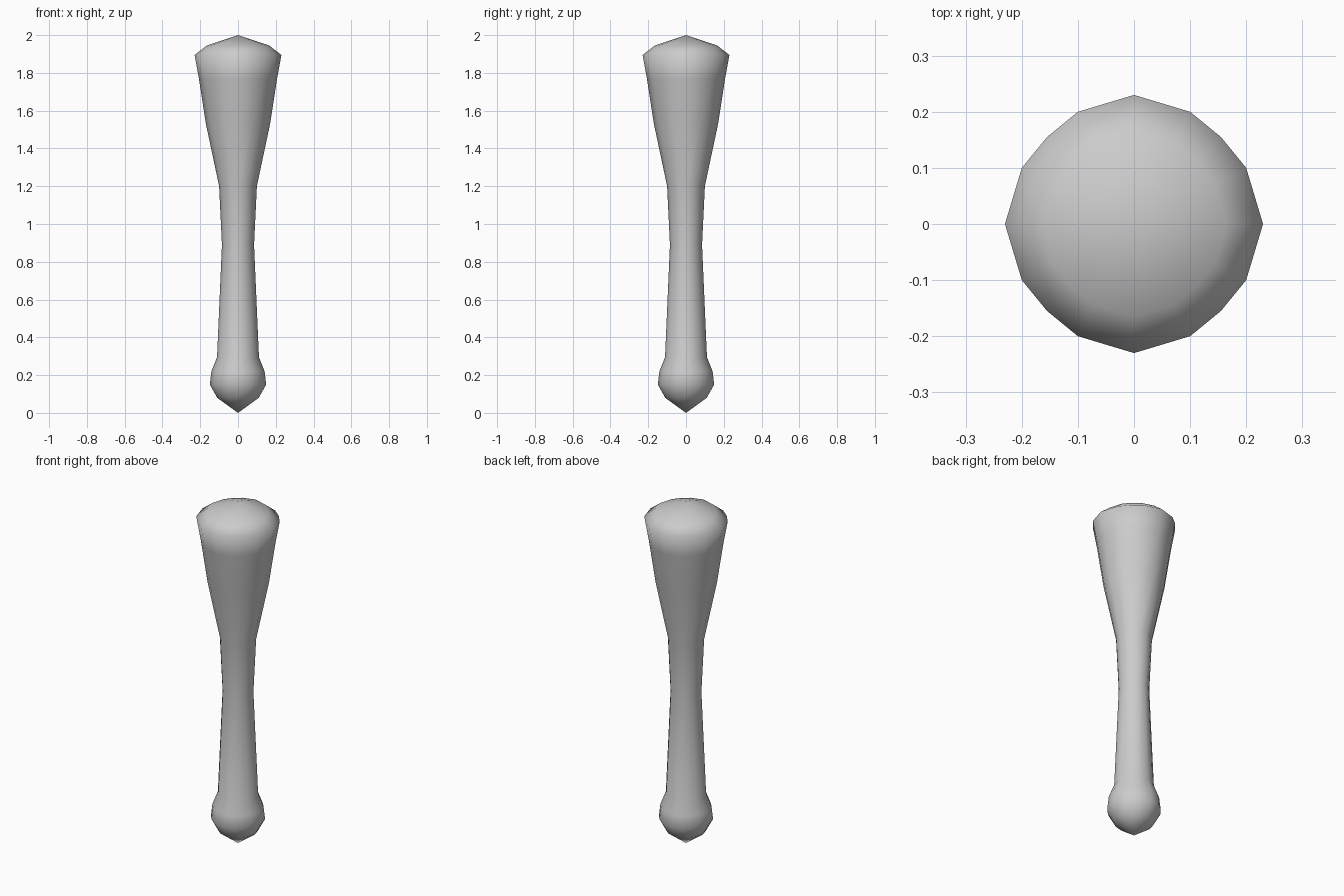
import bpy, bmesh, math

if "Cube" in bpy.data.objects:
    bpy.data.objects.remove(bpy.data.objects["Cube"])

# Sixteen-sided, slightly squared-diamond cross-section: (angle, radius factor)
quarter = [(0, 1.0), (26.6, 0.972), (45, 0.953), (63.4, 0.972)]
section = [(math.radians(a + 90 * q), f) for q in range(4) for a, f in quarter]

# Side profile from bottom to top: (radius, height)
profile = [(0.11, 0.08), (0.149, 0.15), (0.141, 0.22), (0.111, 0.295),
           (0.085, 0.89), (0.1, 1.2), (0.17, 1.53), (0.207, 1.77),
           (0.23, 1.895), (0.165, 1.945)]

bm = bmesh.new()
rings = [[bm.verts.new((r * f * math.cos(a), r * f * math.sin(a), z))
          for a, f in section] for r, z in profile]
n = len(section)

# Handle and head walls
for low, high in zip(rings, rings[1:]):
    for i in range(n):
        j = (i + 1) % n
        bm.faces.new((low[i], low[j], high[j], high[i]))

# Pointed pommel and shallow domed head
tip = bm.verts.new((0, 0, 0))
crown = bm.verts.new((0, 0, 2))
for i in range(n):
    j = (i + 1) % n
    bm.faces.new((rings[0][j], rings[0][i], tip))
    bm.faces.new((rings[-1][i], rings[-1][j], crown))

bmesh.ops.recalc_face_normals(bm, faces=bm.faces)
for face in bm.faces:
    face.smooth = True
mesh = bpy.data.meshes.new("club")
bm.to_mesh(mesh)
bm.free()
club = bpy.data.objects.new("club", mesh)
bpy.context.collection.objects.link(club)
